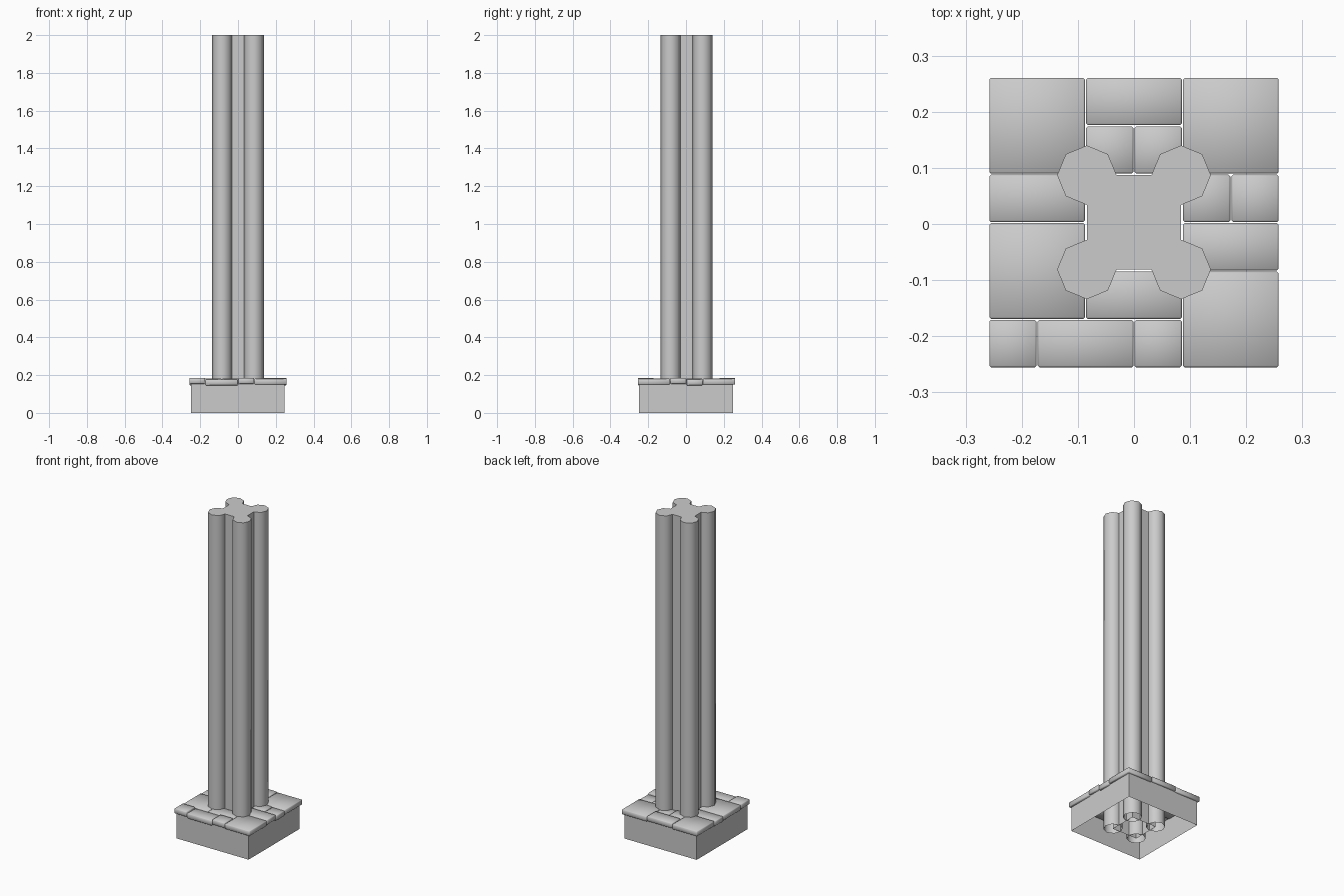
import bpy, bmesh, math
from mathutils import Matrix, Vector

if "Cube" in bpy.data.objects:
    bpy.data.objects.remove(bpy.data.objects["Cube"], do_unlink=True)

stone = bpy.data.materials.new("grey_stone")
stone.use_nodes = True
grey = (0.6, 0.6, 0.6, 1)
stone.diffuse_color = grey
stone.node_tree.nodes["Principled BSDF"].inputs["Base Color"].default_value = grey


def finish(bm, name):
    mesh = bpy.data.meshes.new(name)
    bm.to_mesh(mesh)
    bm.free()
    obj = bpy.data.objects.new(name, mesh)
    bpy.context.collection.objects.link(obj)
    mesh.materials.append(stone)
    return obj


def block(name, low, high, open_top=False, open_bottom=False):
    low, high = Vector(low), Vector(high)
    bm = bmesh.new()
    place = Matrix.Translation((low + high) / 2) @ Matrix.Diagonal((*(high - low), 1))
    bmesh.ops.create_cube(bm, size=1, matrix=place)
    bm.normal_update()
    ends = [f for f in bm.faces
            if (open_top and f.normal.z > 0.5) or (open_bottom and f.normal.z < -0.5)]
    bmesh.ops.delete(bm, geom=ends, context='FACES_ONLY')
    return finish(bm, name)


# Hollow plinth walls
block("plinth", (-0.248, -0.248, 0), (0.246, 0.25, 0.165), True, True)

# Paving slabs on a six by six grid: x0, x1, y0, y1, lift
UNIT, GAP, SHIFT_Y = 0.0863, 0.001, 0.0025
slabs = [
    (-3, -1, 1, 3, 0), (-1, 1, 2, 3, 1), (1, 3, 1, 3, 0),
    (-1, 0, 1, 2, 0), (0, 1, 1, 2, -1),
    (-3, -1, 0, 1, -1), (-3, -1, -2, 0, 0),
    (1, 2, 0, 1, 0), (2, 3, 0, 1, -1), (1, 3, -1, 0, 1), (1, 3, -3, -1, 0),
    (-1, 1, -2, -1, 0),
    (-3, -2, -3, -2, 1), (-2, 0, -3, -2, -1), (0, 1, -3, -2, 1),
]
for i, (x0, x1, y0, y1, lift) in enumerate(slabs):
    z = 0.15 + 0.004 * lift
    slab = block(f"paving_slab_{i + 1}",
                 (x0 * UNIT + GAP, y0 * UNIT + GAP + SHIFT_Y, z),
                 (x1 * UNIT - GAP, y1 * UNIT - GAP + SHIFT_Y, z + 0.031))
    bevel = slab.modifiers.new("soft_edges", 'BEVEL')
    bevel.width = 0.003
    bevel.segments = 1
    slab.data.shade_smooth()

# Square core of the pillar
MID_Y, SPREAD = 0.003, 0.084
block("pillar_core", (-SPREAD, MID_Y - SPREAD, 0), (SPREAD, MID_Y + SPREAD, 2),
      open_bottom=True)

# Four eight-sided shafts on the core corners
for side, sx in (("right", -1), ("left", 1)):
    for end, sy in (("front", -1), ("back", 1)):
        bm = bmesh.new()
        bmesh.ops.create_cone(
            bm, cap_ends=True, segments=8, radius1=0.053, radius2=0.053, depth=2,
            matrix=Matrix.Translation((sx * SPREAD, MID_Y + sy * SPREAD, 1)))
        # put a corner on each axis direction
        turn = math.pi / 8 if all(abs(v.co.x - sx * SPREAD) > 0.01 for v in bm.verts) else 0
        bmesh.ops.rotate(bm, verts=bm.verts, cent=(sx * SPREAD, MID_Y + sy * SPREAD, 0),
                         matrix=Matrix.Rotation(turn, 3, 'Z'))
        bm.normal_update()
        bmesh.ops.delete(bm, geom=[f for f in bm.faces if f.normal.z < -0.5],
                         context='FACES_ONLY')
        shaft = finish(bm, f"{end}_{side}_shaft")
        bpy.ops.object.select_all(action='DESELECT')
        shaft.select_set(True)
        bpy.context.view_layer.objects.active = shaft
        bpy.ops.object.shade_smooth_by_angle(angle=math.radians(60))
